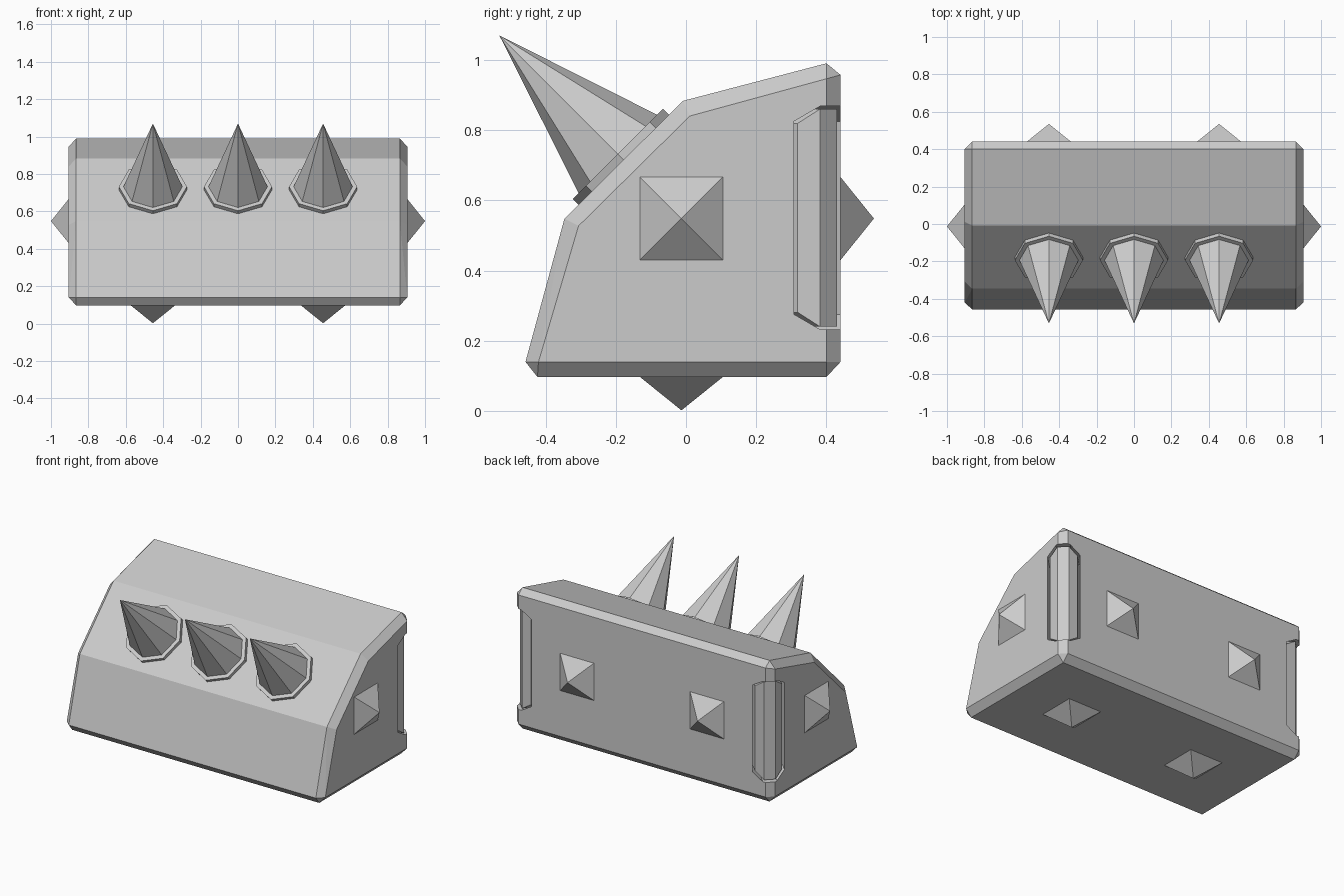
import bpy, bmesh, math
from mathutils import Vector, Matrix

if "Cube" in bpy.data.objects:
    bpy.data.objects.remove(bpy.data.objects["Cube"])


def make_object(name, bm):
    bmesh.ops.recalc_face_normals(bm, faces=bm.faces)
    mesh = bpy.data.meshes.new(name)
    bm.to_mesh(mesh)
    bm.free()
    obj = bpy.data.objects.new(name, mesh)
    bpy.context.collection.objects.link(obj)
    return obj


def hull(name, points):
    bm = bmesh.new()
    for p in points:
        bm.verts.new(p)
    bmesh.ops.convex_hull(bm, input=bm.verts)
    bmesh.ops.delete(bm, geom=[v for v in bm.verts if not v.link_faces], context='VERTS')
    bmesh.ops.dissolve_limit(bm, angle_limit=math.radians(3), verts=bm.verts, edges=bm.edges)
    return make_object(name, bm)


def stud(name, base, normal, half=0.118, height=0.095):
    n = Vector(normal)
    u = Vector((0, 0, 1)) if abs(n.z) < 0.5 else Vector((1, 0, 0))
    v = n.cross(u)
    base = Vector(base)
    ring = [base + u * a * half + v * b * half for a in (-1, 1) for b in (-1, 1)]
    return hull(name, ring + [base + n * height])


def cone(name, center, axis, r1, r2, depth):
    bm = bmesh.new()
    axis = Vector(axis).normalized()
    # local x stays along world x so corners point sideways and up the slope
    x = Vector((1, 0, 0))
    rot = Matrix((x, axis.cross(x), axis)).transposed().to_4x4()
    mat = Matrix.Translation(Vector(center) + axis * depth / 2) @ rot
    bmesh.ops.create_cone(bm, cap_ends=True, segments=8, radius1=r1, radius2=r2,
                          depth=depth, matrix=mat)
    bmesh.ops.remove_doubles(bm, verts=bm.verts, dist=1e-5)
    return make_object(name, bm)


# Chamfered body
outer = [(-0.423, 0.097), (-0.457, 0.14), (-0.346, 0.548), (-0.009, 0.883),
         (0.40, 0.99), (0.44, 0.957), (0.44, 0.14), (0.40, 0.097)]
side = [(-0.42, 0.14), (-0.306, 0.527), (0.011, 0.84), (0.40, 0.946), (0.40, 0.14)]
body = hull("body", [(s * 0.865, y, z) for s in (-1, 1) for y, z in outer]
            + [(s * 0.905, y, z) for s in (-1, 1) for y, z in side])

# Recessed rear corner panels
octagon = [(w, z) for w, zs in ((0.132, (0.275, 0.825)), (0.058, (0.232, 0.868)))
           for z in zs]
for s, label in ((-1, "left"), (1, "right")):
    pts = []
    for w, z in octagon:
        for d in (-w / 2, w / 2):
            for t in (-0.16, 0.1):
                pts.append((s * (0.905 + d + t), 0.44 - d + t, z))
    cutter = hull("corner_cutter_" + label, pts)
    cutter.hide_render = True
    cutter.hide_viewport = True
    mod = body.modifiers.new("corner_recess", 'BOOLEAN')
    mod.operation = 'DIFFERENCE'
    mod.solver = 'EXACT'
    mod.object = cutter

    front = []
    for w, zs in ((0.122, (0.281, 0.819)), (0.058, (0.24, 0.86))):
        for z in zs:
            front += [(0.895, 0.44 - w, z), (0.905 - w, 0.43, z)]
    back = [(x - 0.09, y - 0.09, z) for x, y, z in front]
    hull("corner_panel_" + label, [(s * x, y, z) for x, y, z in front + back])

# Front spikes on octagonal plates
normal = Vector((0, -1, 1)).normalized()
for i, x in enumerate((-0.455, 0, 0.455)):
    c = Vector((x, -0.178, 0.716))
    cone(f"spike_plate_{i}", c - normal * 0.01, normal, 0.182, 0.182, 0.033)
    cone(f"spike_{i}", c + normal * 0.01, normal, 0.162, 0, 0.49)

# Pyramid studs on the sides, back and bottom
for s, label in ((-1, "left"), (1, "right")):
    stud("side_stud_" + label, (s * 0.905, -0.013, 0.548), (s, 0, 0))
    stud("back_stud_" + label, (s * 0.455, 0.44, 0.548), (0, 1, 0))
    stud("bottom_stud_" + label, (s * 0.455, -0.013, 0.097), (0, 0, -1))
